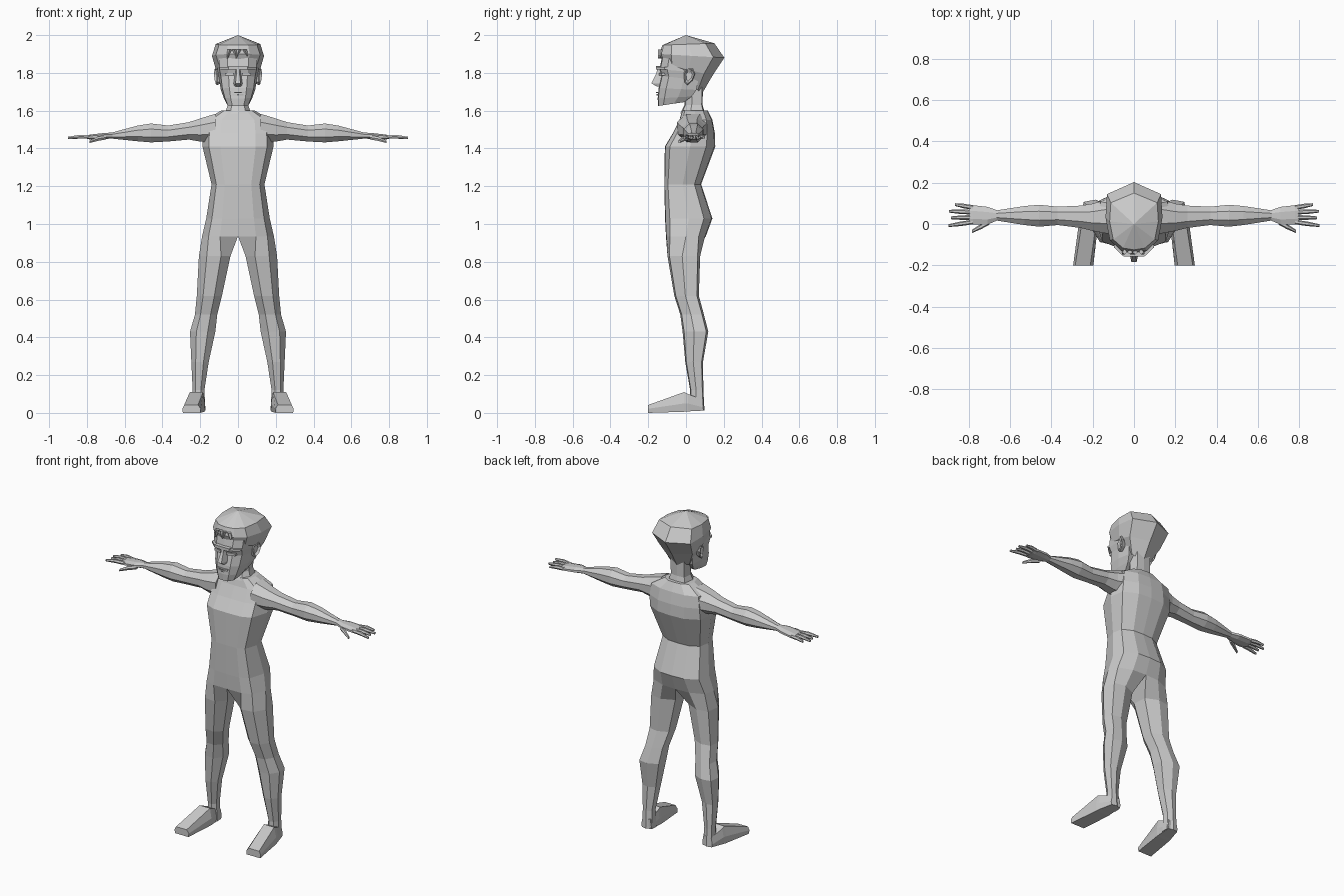
import bpy, bmesh
from math import cos, sin, pi, radians

if "Cube" in bpy.data.objects:
    bpy.data.objects.remove(bpy.data.objects["Cube"])

grey = bpy.data.materials.new("body grey")
grey.diffuse_color = (0.6, 0.6, 0.6, 1)
grey.use_nodes = True
grey.node_tree.nodes["Principled BSDF"].inputs["Base Color"].default_value = grey.diffuse_color


def make(name, bm, mirror=True):
    bmesh.ops.remove_doubles(bm, verts=bm.verts, dist=0.0005)
    bmesh.ops.recalc_face_normals(bm, faces=bm.faces)
    me = bpy.data.meshes.new(name)
    bm.to_mesh(me)
    bm.free()
    me.materials.append(grey)
    ob = bpy.data.objects.new(name, me)
    bpy.context.collection.objects.link(ob)
    if mirror:
        ob.modifiers.new("Mirror", 'MIRROR').merge_threshold = 0.0005
    return ob


def loft(bm, rings, closed=True, cap_start=True, cap_end=True, closed_from=0):
    """Skin a list of equal-length point rings."""
    vs = [[bm.verts.new(p) for p in r] for r in rings]
    n = len(vs[0])
    for k, (a, b) in enumerate(zip(vs, vs[1:])):
        last = n if closed and k >= closed_from else n - 1
        for i in range(last):
            j = (i + 1) % n
            bm.faces.new((a[i], a[j], b[j], b[i]))
    if cap_start:
        bm.faces.new(vs[0])
    if cap_end:
        bm.faces.new(vs[-1])


def section(shape, xi, xo, yf, yb, zf, zb=None):
    """Horizontal section fitted between inner/outer x and front/back y; it may tilt."""
    zb = zf if zb is None else zb
    return [(xi + (xo - xi) * u, yf + (yb - yf) * t, zf + (zb - zf) * t) for u, t in shape]


def limb_ring(x, y0, y1, z0, z1, n=8, turn=0.5):
    """Section across a part that runs along x."""
    pts = []
    for i in range(n):
        a = 2 * pi * (i + turn) / n
        pts.append((x, (y0 + y1) / 2 + (y1 - y0) / 2 * cos(a) * 1.06,
                    (z0 + z1) / 2 + (z1 - z0) / 2 * sin(a) * 1.06))
    return pts


# Torso and leg, one continuous skin
TORSO = [(0, 0), (.5, .01), (.82, .1), (1, .5), (.92, .82), (.48, .98), (0, 1)]
LEG = [(0, .3), (.3, 0), (.75, .06), (1, .45), (.93, .92), (.5, 1), (.03, .8)]
rings = [section(TORSO, 0, *r) for r in (
    (.09, -.02, .115, 1.60),
    (.175, -.035, .14, 1.55),
    (.185, -.07, .153, 1.48),
    (.188, -.112, .155, 1.41),
    (.14, -.115, .08, 1.21),
    (.168, -.111, .14, 1.03),
    (.19, -.106, .105, .935))]
torso_count = len(rings)
rings += [section(LEG, *r) for r in (
    (.04, .207, -.098, .075, .83),
    (.085, .218, -.062, .068, .62),
    (.11, .228, -.03, .095, .52),
    (.12, .254, -.018, .118, .43),
    (.155, .247, -.004, .09, .27),
    (.178, .24, .022, .092, .12),
    (.172, .243, .02, .098, .012))]
bm = bmesh.new()
loft(bm, rings, closed_from=torso_count - 1)
make("torso_and_legs", bm)

# Feet
bm = bmesh.new()
loft(bm, [[(a, y, z0), (c, y, z0), (c + .003, y, zm), (d, y, z1), (b, y, z1), (a - .003, y, zm)]
          for y, a, c, b, d, z0, zm, z1 in (
    (.09, .178, .24, .182, .235, .012, .03, .07),
    (.01, .178, .262, .183, .255, .008, .05, .1),
    (-.01, .178, .266, .185, .255, .006, .05, .11),
    (-.2, .2, .292, .212, .285, 0, .022, .042))])
make("feet", bm)

# Arms
bm = bmesh.new()
loft(bm, [limb_ring(*r) for r in (
    (.12, -.05, .125, 1.43, 1.585),
    (.2, -.035, .1, 1.435, 1.56),
    (.26, -.02, .09, 1.446, 1.54),
    (.37, -.006, .085, 1.436, 1.522),
    (.46, -.014, .094, 1.431, 1.533),
    (.53, -.006, .088, 1.437, 1.522),
    (.67, .017, .066, 1.452, 1.484))])
make("arms", bm)

# Hands
bm = bmesh.new()
loft(bm, [limb_ring(*r) for r in (
    (.66, .018, .066, 1.452, 1.485),
    (.71, -.004, .084, 1.45, 1.482),
    (.78, -.004, .092, 1.447, 1.474),
    (.80, .0, .088, 1.45, 1.47))])


def finger(x0, y0, z0, x1, y1, z1, r):
    xm, ym, zm = (x0 + x1) / 2, (y0 + y1) / 2, (z0 + z1) / 2 + .004
    loft(bm, [limb_ring(x, y - s, y + s, z - s, z + s, 6, 0)
              for x, y, z, s in ((x0, y0, z0, r), (xm, ym, zm, r), (x1, y1, z1, r * .6))])


for y0, x1, y1 in ((.08, .868, .094), (.057, .897, .062), (.032, .888, .03), (.01, .9, -.008)):
    finger(.78, y0, 1.461, x1, y1, 1.456, .0105)
finger(.70, .01, 1.458, .785, -.036, 1.436, .012)
make("hands", bm)

# Neck
NECK = [(0, 0), (.6, .05), (1, .4), (.85, .95), (0, 1)]
bm = bmesh.new()
loft(bm, [section(NECK, 0, *r) for r in (
    (.07, -.03, .1, 1.585), (.054, -.008, .088, 1.63), (.055, -.005, .09, 1.76))],
     closed=False, cap_start=False, cap_end=False)
make("neck", bm)

# Hair cap, from crown to nape
HAIR = [(0, 0), (.45, .03), (.85, .18), (1, .5), (.95, .83), (0, 1)]
bm = bmesh.new()
loft(bm, [section(HAIR, 0, *r) for r in (
    (0, 0, 0, 2.0),
    (.118, -.125, .15, 1.947, 1.957),
    (.138, -.14, .203, 1.9, 1.88),
    (.117, -.12, .14, 1.85, 1.785),
    (.07, -.05, .085, 1.8, 1.69))], closed=False, cap_start=False)
make("hair", bm)

# Face and jaw
FACE = [(0, 0), (.5, .02), (.9, .2), (1, .6), (.9, 1), (0, 1)]
bm = bmesh.new()
loft(bm, [section(FACE, 0, *r) for r in (
    (.112, -.128, .06, 1.88, 1.86),
    (.108, -.14, .065, 1.82, 1.8),
    (.1, -.13, .065, 1.785, 1.76),
    (.092, -.145, .055, 1.72, 1.71),
    (.077, -.15, .03, 1.665, 1.675),
    (.06, -.148, -.01, 1.625, 1.645))], closed=False)
make("face", bm)

# Nose
bm = bmesh.new()
loft(bm, [[(0, yt, z), (w * .5, yt, z), (w, -.125, z)] for w, yt, z in (
    (.014, -.152, 1.825), (.016, -.156, 1.80), (.026, -.183, 1.745), (.022, -.155, 1.728))],
     closed=False)
make("nose", bm)


def block(bm, x0, x1, y0, y1, z0, z1, slant=0):
    """Box whose outer end is pushed back by slant."""
    loft(bm, [[(x, y0 + s, z0), (x, y1 + s, z0), (x, y1 + s, z1), (x, y0 + s, z1)]
              for x, s in ((x0, 0), (x1, slant))])


# Brows, eyelids and lips
bm = bmesh.new()
block(bm, 0, .05, -.158, -.12, 1.818, 1.836)
block(bm, .05, .098, -.158, -.12, 1.818, 1.83, .045)
make("brows", bm)
bm = bmesh.new()
block(bm, .02, .07, -.142, -.11, 1.785, 1.8, .012)
make("eyelids", bm)
bm = bmesh.new()
block(bm, 0, .034, -.159, -.13, 1.693, 1.7, .01)
block(bm, 0, .03, -.157, -.13, 1.679, 1.688, .01)
make("lips", bm)

# Fringe locks on the forehead
bm = bmesh.new()
for x, lean, z in ((-.045, -.012, 1.875), (-.02, .012, 1.885), (.006, -.015, 1.88), (.035, .014, 1.89)):
    loft(bm, [[(x + dx - w, -.137, zz), (x + dx, -.147, zz), (x + dx + w, -.137, zz), (x + dx, -.12, zz)]
              for dx, w, zz in ((0, .013, 1.925), (lean, .003, z))])
make("fringe", bm, mirror=False)

# Ears: an outer rim around a sunken centre
bm = bmesh.new()
outline = [(-.012, 1.80), (.005, 1.83), (.035, 1.825), (.048, 1.795), (.035, 1.76), (.008, 1.735), (-.008, 1.75)]


def ear_ring(x, flare, k):
    return [(x + flare * (y + .012), .016 + (y - .016) * k, 1.783 + (z - 1.783) * k) for y, z in outline]


loft(bm, [ear_ring(.088, 0, .8), ear_ring(.108, .22, 1), ear_ring(.113, .24, .85), ear_ring(.104, .15, .55)])
make("ears", bm)
